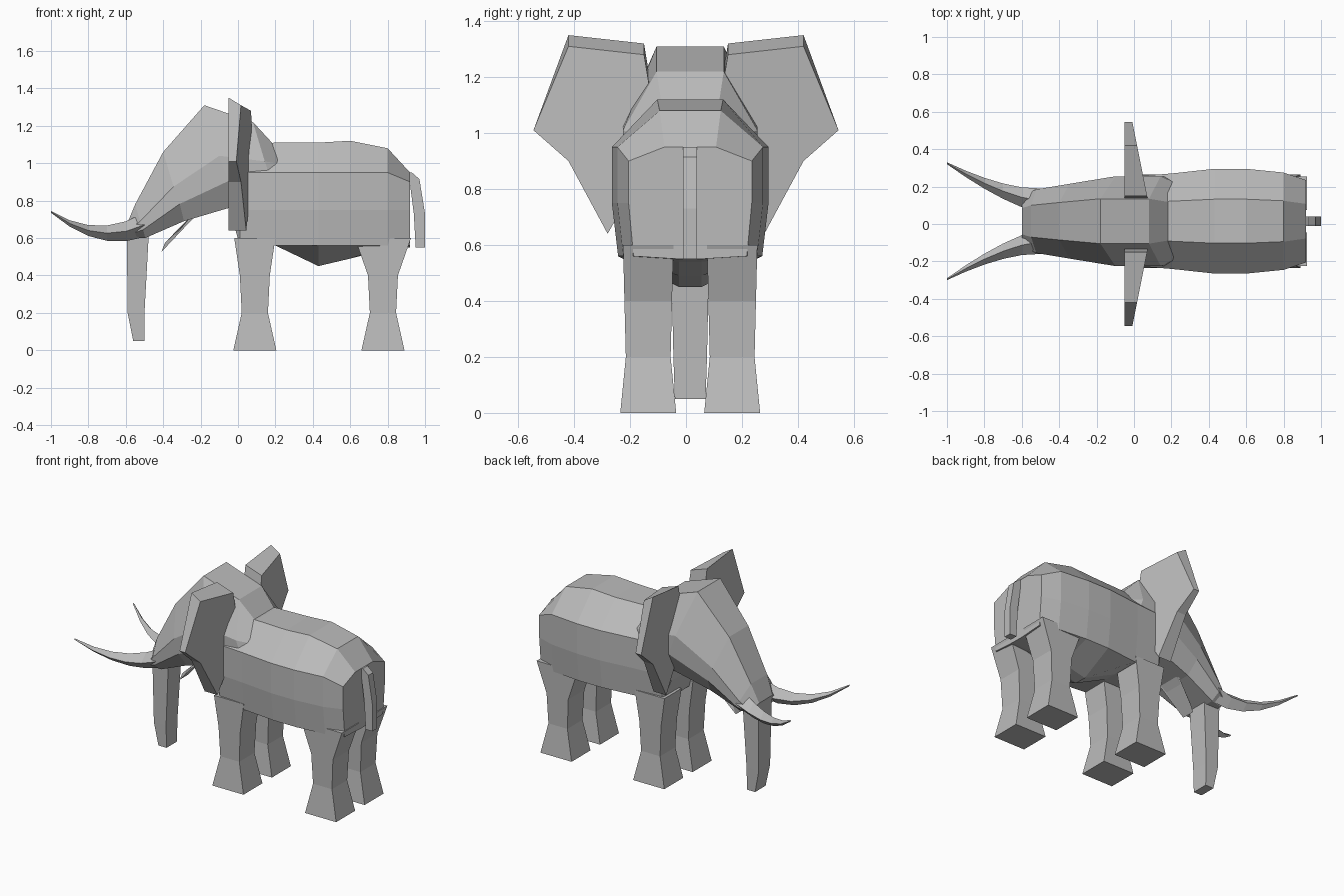
import bpy
import bmesh

cube = bpy.data.objects.get("Cube")
if cube:
    bpy.data.objects.remove(cube)

# The animal's own centre line, slightly left of the ears' centre
MIDDLE = 0.015

hide = bpy.data.materials.new("grey_hide")
hide.use_nodes = True
grey = (0.5, 0.5, 0.5, 1)
hide.diffuse_color = grey
hide.node_tree.nodes["Principled BSDF"].inputs["Base Color"].default_value = grey


def loft(name, rings):
    """Skin a row of equal-length point rings and cap both ends."""
    bm = bmesh.new()
    rows = [[bm.verts.new(point) for point in ring] for ring in rings]
    count = len(rows[0])
    for near, far in zip(rows, rows[1:]):
        for i in range(count):
            j = (i + 1) % count
            bm.faces.new((near[i], near[j], far[j], far[i]))
    bm.faces.new(rows[0])
    bm.faces.new(rows[-1])
    bmesh.ops.recalc_face_normals(bm, faces=bm.faces)
    mesh = bpy.data.meshes.new(name)
    bm.to_mesh(mesh)
    bm.free()
    mesh.materials.append(hide)
    part = bpy.data.objects.new(name, mesh)
    bpy.context.collection.objects.link(part)


def mirrored_ring(half):
    """Half outline of (x, half width, z), top to bottom, made symmetric."""
    left = [(x, MIDDLE + width, z) for x, width, z in half]
    right = [(x, MIDDLE - width, z) for x, width, z in reversed(half)]
    return left + right


def box_ring(x, half_length, half_width, z, y=MIDDLE, tilt=0):
    """Rectangle around a point; tilt raises its rear edge."""
    front, rear = x - half_length, x + half_length
    inner, outer = y - half_width, y + half_width
    return [(front, inner, z - tilt), (rear, inner, z + tilt),
            (rear, outer, z + tilt), (front, outer, z - tilt)]


def body_ring(x, top, width, belly):
    shoulder = min(0.95, top - 0.05)
    return mirrored_ring([(x, width * 0.42, top), (x, width, shoulder), (x, width, 0.75),
                          (x, width * 0.92, max(belly, 0.56)), (x, 0.04, belly)])


def head_ring(x, top, width, jaw):
    """Cross-section leaning back towards the jaw."""
    depth = top - jaw
    lean = depth * 0.3
    return mirrored_ring([(x, width * 0.5, top),
                          (x + lean * 0.5, width, jaw + depth * 0.5),
                          (x + lean * 0.8, width, jaw + depth * 0.25),
                          (x + lean, width * 0.7, jaw)])


# Body from chest to rump: x, top, half width, belly
loft("body", [body_ring(*station) for station in (
    (-0.03, 1.1, 0.2, 0.7), (0.01, 1.1, 0.24, 0.56), (0.2, 1.11, 0.255, 0.56),
    (0.43, 1.11, 0.28, 0.45), (0.6, 1.12, 0.28, 0.49), (0.8, 1.08, 0.26, 0.54),
    (0.92, 0.95, 0.22, 0.55))])

# Head from neck to muzzle: x, top, half width, jaw
loft("head", [head_ring(*station) for station in (
    (0.2, 1.09, 0.2, 0.9), (0.08, 1.22, 0.24, 0.8), (-0.18, 1.31, 0.24, 0.77),
    (-0.4, 1.06, 0.2, 0.69), (-0.55, 0.78, 0.17, 0.6), (-0.6, 0.66, 0.14, 0.6))])

# Trunk, lower lip and tail
loft("trunk", [box_ring(-0.535, 0.06, 0.07, 0.66),
               box_ring(-0.545, 0.045, 0.06, 0.2),
               box_ring(-0.53, 0.03, 0.055, 0.05)])
loft("lower_lip", [box_ring(-0.2, 0.04, 0.09, 0.76, tilt=0.03),
                   box_ring(-0.4, 0.01, 0.045, 0.55, tilt=0.025)])
loft("tail", [box_ring(0.91, 0.02, 0.025, 0.95),
              box_ring(0.945, 0.025, 0.025, 0.9, tilt=0.015),
              box_ring(0.97, 0.03, 0.025, 0.73),
              box_ring(0.975, 0.025, 0.025, 0.55)])


def leg(name, side, x, hip):
    """Evenly spaced rings from sole to hip, flared at the foot."""
    lengths = (0.115, 0.07, 0.08, hip)
    widths = (0.1, 0.08, 0.085, 0.09)
    loft(name, [box_ring(x, length, width, 0.2 * i, y=MIDDLE + side * 0.15)
                for i, (length, width) in enumerate(zip(lengths, widths))])


def ear(name, side):
    """Slab with a flat front, thinning outwards and bevelled along the top."""
    outline = [(0.13, 1.2), (0.15, 1.32), (0.42, 1.35), (0.545, 1.01),
               (0.42, 0.9), (0.28, 0.64), (0.19, 0.8)]
    front = [(-0.05, side * y, z) for y, z in outline]
    back = [(0.1 - y * 0.2, side * y, z - 0.04 if z > 1.1 else z) for y, z in outline]
    loft(name, [front, back])


def tusk(name, side):
    """Tapering diamond section swept forwards, outwards and up."""
    rings = []
    steps = 5
    for i in range(steps + 1):
        t = i / steps
        x = -0.5 - t * 0.5
        y = MIDDLE + side * (0.11 + 0.2 * t ** 1.5)
        z = 0.67 - 0.23 * t + 0.3 * t * t
        size = 0.06 * (1 - t) + 0.005
        rings.append([(x, y - size, z), (x, y, z + size), (x, y + size, z), (x, y, z - size)])
    loft(name, rings)


# Paired parts
for label, side in (("left", -1), ("right", 1)):
    leg(label + "_front_leg", side, x=0.09, hip=0.11)
    leg(label + "_hind_leg", side, x=0.775, hip=0.15)
    ear(label + "_ear", side)
    tusk(label + "_tusk", side)
